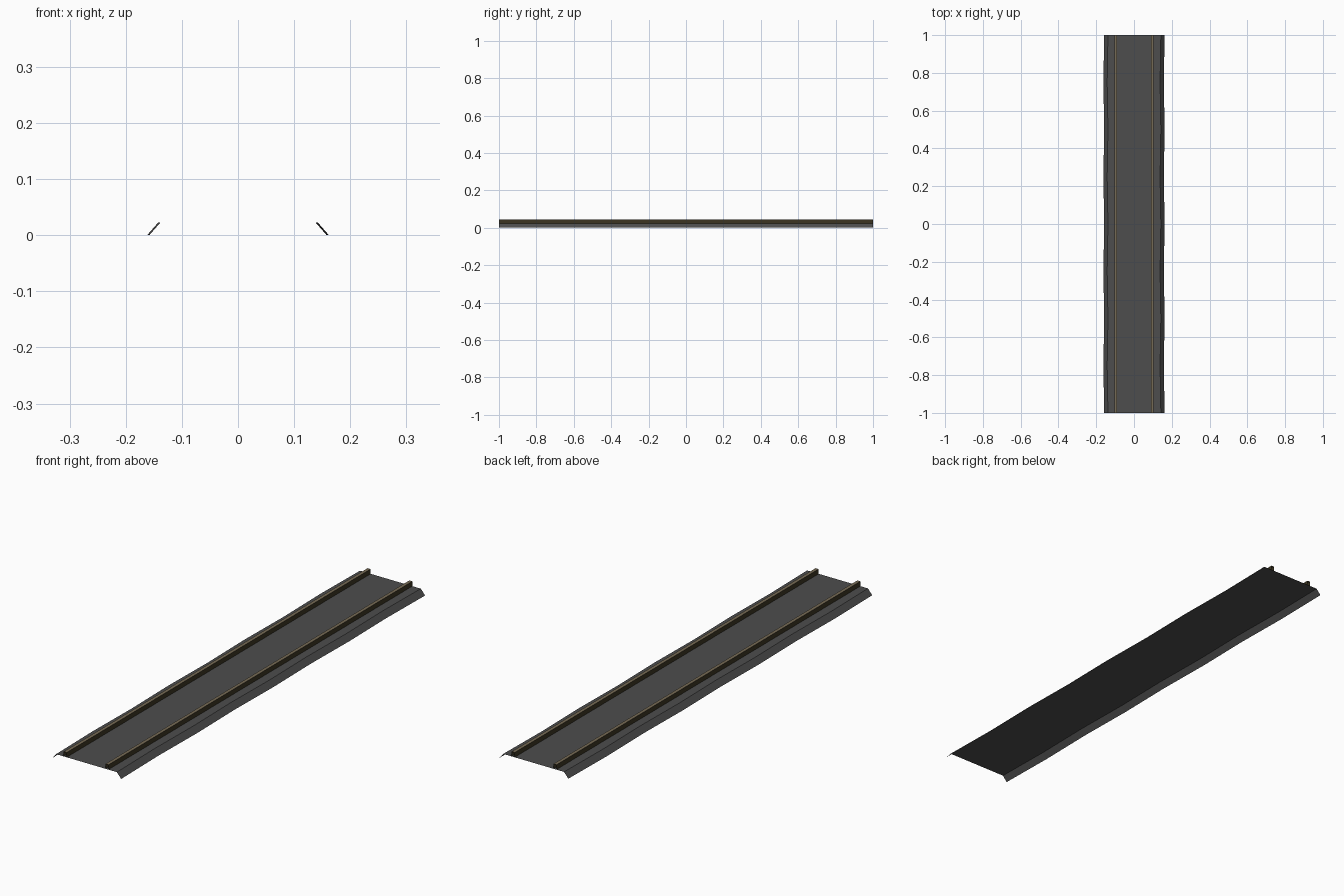
import bpy
import math

if "Cube" in bpy.data.objects:
    bpy.data.objects.remove(bpy.data.objects["Cube"])


def material(name, rgb):
    m = bpy.data.materials.new(name)
    m.diffuse_color = (*rgb, 1.0)
    m.use_nodes = True
    m.node_tree.nodes["Principled BSDF"].inputs["Base Color"].default_value = m.diffuse_color
    return m


BALLAST = material("ballast grey", (0.075, 0.075, 0.075))
RAIL_SIDE = material("rusty rail side", (0.045, 0.036, 0.016))
RAIL_TOP = material("worn rail top", (0.18, 0.145, 0.09))


def sweep(name, profile, mats, face_mats, steps, wobble=0.0):
    """Open sheet: an x/z profile (left to right) swept along y, ends left open."""
    n = len(profile)
    verts, faces, indices = [], [], []
    for i in range(steps + 1):
        y = -1 + 2 * i / steps
        shift = wobble * math.cos(4 * math.pi * y)
        verts += [(x + shift, y, z) for x, z in profile]
    for i in range(steps):
        for j in range(n - 1):
            a = i * n + j
            faces.append((a, a + 1, a + n + 1, a + n))
            indices.append(face_mats[j])
    mesh = bpy.data.meshes.new(name)
    mesh.from_pydata(verts, [], faces)
    for m in mats:
        mesh.materials.append(m)
    for p, k in zip(mesh.polygons, indices):
        p.material_index = k
    mesh.update()
    obj = bpy.data.objects.new(name, mesh)
    bpy.context.collection.objects.link(obj)
    return obj


# Ballast bed: flat top with sloped shoulders and slightly uneven edges
sweep("ballast_bed",
      [(-0.16, 0), (-0.14, 0.023), (0.14, 0.023), (0.16, 0)],
      [BALLAST], [0, 0, 0], 16, 0.002)

# Two rails: dark sides, worn top
HALF = 0.007
for side, x in (("left", -0.096), ("right", 0.096)):
    sweep(side + "_rail",
          [(x - HALF, 0.023), (x - HALF, 0.043),
           (x + HALF, 0.043), (x + HALF, 0.023)],
          [RAIL_SIDE, RAIL_TOP], [0, 1, 0], 1)
